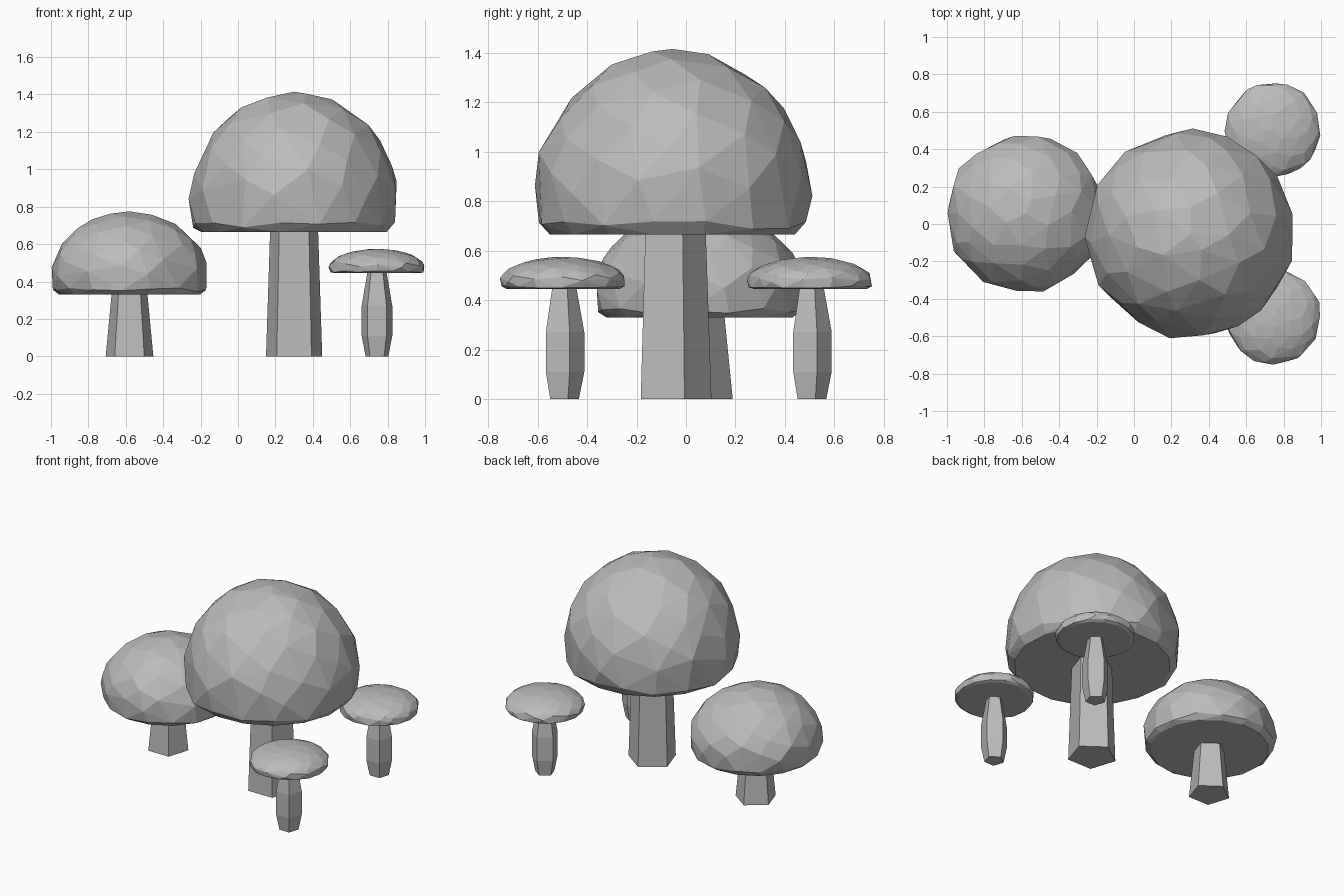
import bpy, bmesh, math, random

cube = bpy.data.objects.get("Cube")
if cube:
    bpy.data.objects.remove(cube, do_unlink=True)

# Single grey colour
grey = bpy.data.materials.new("plain_grey")
grey.use_nodes = True
colour = (0.5, 0.5, 0.5, 1)
grey.diffuse_color = colour
grey.node_tree.nodes["Principled BSDF"].inputs["Base Color"].default_value = colour


def add_object(name, bm):
    bmesh.ops.recalc_face_normals(bm, faces=bm.faces)
    mesh = bpy.data.meshes.new(name)
    bm.to_mesh(mesh)
    bm.free()
    mesh.materials.append(grey)
    bpy.context.collection.objects.link(bpy.data.objects.new(name, mesh))


def ring(x, y, z, radius, sides, start):
    for i in range(sides):
        a = start + math.tau * i / sides
        yield x + radius * math.cos(a), y + radius * math.sin(a), z


def make_cap(name, x, y, radius, floor, middle, top, seed):
    """Irregular faceted dome with a tucked-in rim and a flat underside."""
    rng = random.Random(seed)
    bm = bmesh.new()
    count = 58
    golden = math.pi * (3 - math.sqrt(5))
    # Dome points spread evenly, with a little wobble
    for i in range(count):
        h = 1 - i / count
        a = seed + golden * i + rng.uniform(-0.12, 0.12)
        r = radius * math.sqrt(1 - h * h) * rng.uniform(0.99, 1.02)
        bm.verts.new((x + r * math.cos(a), y + r * math.sin(a),
                      middle + (top - middle) * h))
    # Rim edge and flat underside
    lip = floor + 0.25 * (middle - floor)
    for px, py, pz in ring(x, y, lip, radius * 0.97, 16, seed):
        bm.verts.new((px, py, pz + rng.uniform(-0.1, 0.2) * (middle - floor)))
    for p in ring(x, y, floor, radius * 0.89, 16, seed):
        bm.verts.new(p)
    hull = bmesh.ops.convex_hull(bm, input=bm.verts)
    spare = {g for g in hull["geom_interior"] + hull["geom_unused"]
             if isinstance(g, bmesh.types.BMVert)}
    bmesh.ops.delete(bm, geom=list(spare), context="VERTS")
    add_object(name, bm)


def make_stem(name, x, y, levels):
    """Five-sided stem, flat side to the front; levels are (z, radius)."""
    bm = bmesh.new()
    loops = [[bm.verts.new(p) for p in ring(x, y, z, r, 5, math.pi / 2)]
             for z, r in levels]
    for low, high in zip(loops, loops[1:]):
        for i in range(5):
            j = (i + 1) % 5
            bm.faces.new((low[i], low[j], high[j], high[i]))
    bm.faces.new(loops[0])
    bm.faces.new(loops[-1])
    add_object(name, bm)


# Large mushroom
make_cap("large_cap", 0.30, -0.055, 0.562, 0.665, 0.81, 1.415, 3)
make_stem("large_stem", 0.30, -0.055, [(0, 0.158), (0.70, 0.134)])

# Medium mushroom
make_cap("medium_cap", -0.58, 0.055, 0.425, 0.33, 0.42, 0.775, 5)
make_stem("medium_stem", -0.58, 0.055, [(0, 0.134), (0.36, 0.098)])

# Two small mushrooms, behind and in front
slim = [(0, 0.064), (0.11, 0.086), (0.27, 0.086), (0.46, 0.052)]
for place, y, seed in (("back", 0.503, 7), ("front", -0.497, 9)):
    make_cap(place + "_small_cap", 0.743, y, 0.257, 0.445, 0.472, 0.575, seed)
    make_stem(place + "_small_stem", 0.743, y, slim)
